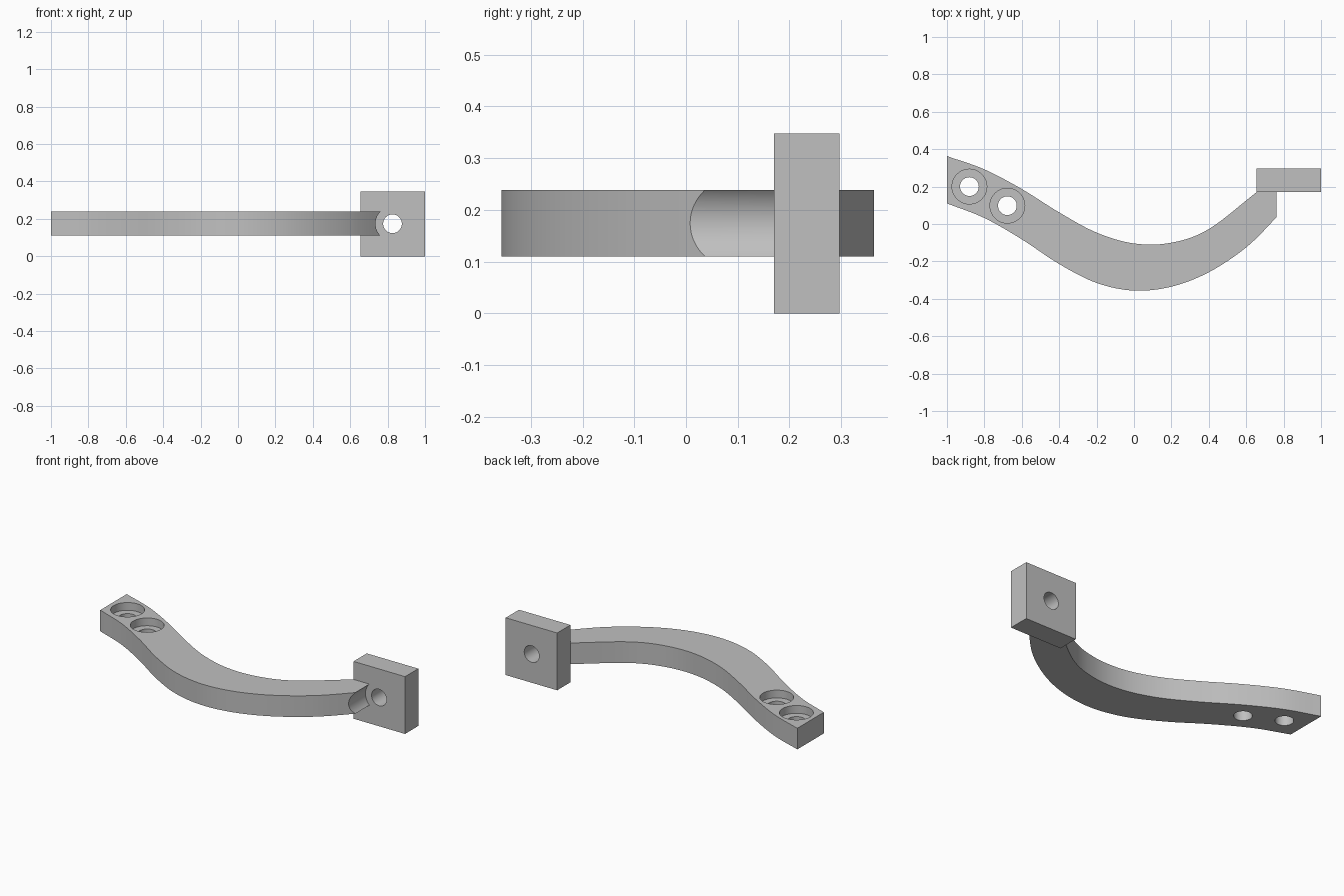
import bpy
import bmesh
import math
from mathutils import Matrix, Vector

cube = bpy.data.objects.get("Cube")
if cube:
    bpy.data.objects.remove(cube, do_unlink=True)

grey = bpy.data.materials.new("light grey")
grey.use_nodes = True
COLOUR = (0.53, 0.53, 0.53, 1)
grey.diffuse_color = COLOUR
grey.node_tree.nodes["Principled BSDF"].inputs["Base Color"].default_value = COLOUR

ARM_LOW, ARM_HIGH = 0.11, 0.238
PLATE_FRONT, PLATE_BACK, PLATE_TOP = 0.17, 0.297, 0.347
BOLT_X, BOLT_Z = 0.826, 0.174


def make_object(name, bm):
    bmesh.ops.recalc_face_normals(bm, faces=bm.faces)
    mesh = bpy.data.meshes.new(name)
    bm.to_mesh(mesh)
    bm.free()
    mesh.materials.append(grey)
    obj = bpy.data.objects.new(name, mesh)
    bpy.context.collection.objects.link(obj)
    return obj


def prism(name, outline, low, high):
    bm = bmesh.new()
    face = bm.faces.new([bm.verts.new((x, y, low)) for x, y in outline])
    extruded = bmesh.ops.extrude_face_region(bm, geom=[face])["geom"]
    top = [v for v in extruded if isinstance(v, bmesh.types.BMVert)]
    bmesh.ops.translate(bm, verts=top, vec=(0, 0, high - low))
    return make_object(name, bm)


def drill(target, start, end, radius):
    """Cut a round hole running from start to end."""
    start, end = Vector(start), Vector(end)
    axis = end - start
    turn = axis.to_track_quat("Z", "Y").to_matrix().to_4x4()
    bm = bmesh.new()
    bmesh.ops.create_cone(bm, cap_ends=True, segments=64, radius1=radius,
                          radius2=radius, depth=axis.length,
                          matrix=Matrix.Translation((start + end) / 2) @ turn)
    cutter = make_object("hole_cutter", bm)
    cutter.hide_render = True
    cut = target.modifiers.new("hole", "BOOLEAN")
    cut.operation = "DIFFERENCE"
    cut.solver = "EXACT"
    cut.object = cutter
    bpy.context.view_layer.objects.active = target
    bpy.ops.object.modifier_apply(modifier=cut.name)
    bpy.data.objects.remove(cutter, do_unlink=True)


def smooth_path(points, steps=8):
    """Smooth curve passing through every point."""
    pts = [Vector(p) for p in points]
    pts = [2 * pts[0] - pts[1]] + pts + [2 * pts[-1] - pts[-2]]
    path = []
    for a, b, c, d in zip(pts, pts[1:], pts[2:], pts[3:]):
        for i in range(steps):
            t = i / steps
            path.append(0.5 * (2 * b + (c - a) * t + (2 * a - 5 * b + 4 * c - d) * t ** 2
                               + (3 * b - a - 3 * c + d) * t ** 3))
    return path + [pts[-2]]


# Curved arm, swept as a flat S-shaped bar
back_edge = smooth_path([(-1, 0.363), (-0.8, 0.292), (-0.6, 0.187), (-0.4, 0.062),
                         (-0.2, -0.046), (0, -0.104), (0.2, -0.1), (0.4, -0.027),
                         (0.655, 0.17)])
front_edge = smooth_path([(-1, 0.11), (-0.8, 0.032), (-0.6, -0.082), (-0.4, -0.214),
                          (-0.2, -0.315), (0, -0.356), (0.2, -0.335), (0.4, -0.258),
                          (0.6, -0.125), (0.76, 0.035), (0.82, 0.11)])
arm = prism("curved_arm", front_edge + [Vector((0.82, PLATE_FRONT))] + back_edge[::-1],
            ARM_LOW, ARM_HIGH)

# Countersunk screw holes at the far end
for x, y in [(-0.88, 0.2), (-0.677, 0.098)]:
    drill(arm, (x, y, 0), (x, y, 0.4), 0.05)
    drill(arm, (x, y, ARM_HIGH - 0.047), (x, y, 0.4), 0.093)

# Clearance groove in front of the plate's bolt hole
drill(arm, (BOLT_X, -0.4, BOLT_Z), (BOLT_X, 0.4, BOLT_Z), 0.091)

# Square mounting plate with its bolt hole
plate = prism("mounting_plate", [(0.655, PLATE_FRONT), (1, PLATE_FRONT),
                                 (1, PLATE_BACK), (0.655, PLATE_BACK)], 0, PLATE_TOP)
drill(plate, (BOLT_X, 0, BOLT_Z), (BOLT_X, 0.5, BOLT_Z), 0.05)

# Smooth curved walls, crisp edges
for obj in (arm, plate):
    bpy.ops.object.select_all(action="DESELECT")
    obj.select_set(True)
    bpy.context.view_layer.objects.active = obj
    bpy.ops.object.shade_smooth_by_angle(angle=math.radians(30))
